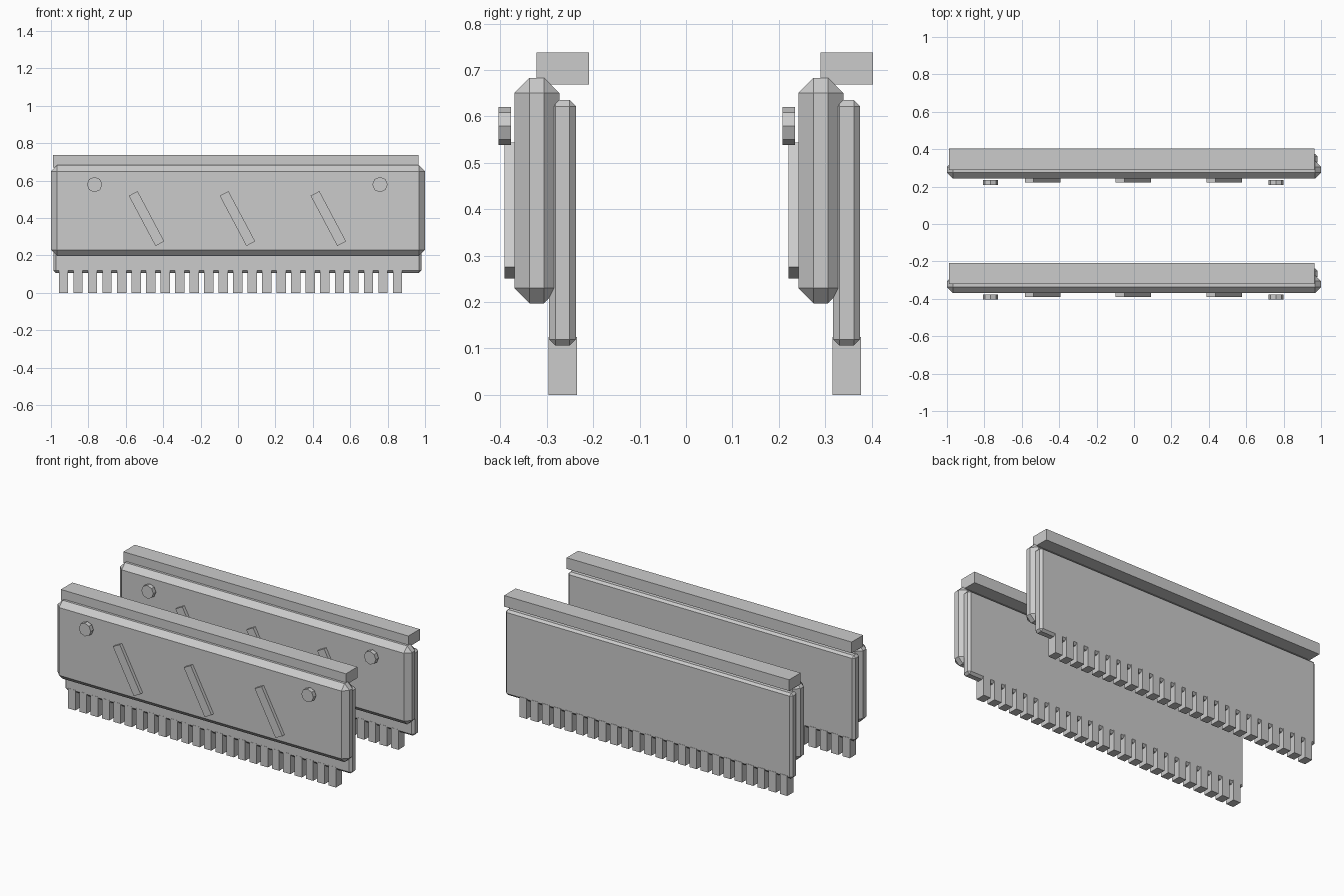
import bpy, bmesh, math
from mathutils import Matrix, Vector

if "Cube" in bpy.data.objects:
    bpy.data.objects.remove(bpy.data.objects["Cube"])

grey = bpy.data.materials.new("plain_grey")
grey.diffuse_color = (0.6, 0.6, 0.6, 1)
grey.use_nodes = True
grey.node_tree.nodes["Principled BSDF"].inputs["Base Color"].default_value = grey.diffuse_color


def finish(name, bm):
    mesh = bpy.data.meshes.new(name)
    bmesh.ops.recalc_face_normals(bm, faces=bm.faces)
    bm.to_mesh(mesh)
    bm.free()
    mesh.materials.append(grey)
    obj = bpy.data.objects.new(name, mesh)
    bpy.context.collection.objects.link(obj)
    return obj


def add_box(bm, lo, hi, tilt=0.0):
    lo, hi = Vector(lo), Vector(hi)
    size = hi - lo
    matrix = (Matrix.Translation((lo + hi) / 2) @ Matrix.Rotation(tilt, 4, 'Y')
              @ Matrix.Diagonal((size.x, size.y, size.z, 1)))
    bmesh.ops.create_cube(bm, size=1, matrix=matrix)


def box(name, lo, hi, chamfer=0.0, tilt=0.0):
    bm = bmesh.new()
    add_box(bm, lo, hi, tilt)
    if chamfer:
        bmesh.ops.bevel(bm, geom=list(bm.edges), offset=chamfer, segments=1,
                        affect='EDGES', profile=0.5)
    return finish(name, bm)


parts = []

# Circuit board, heat spreader and top bar
parts.append(box("circuit_board", (-0.987, -0.295, 0.106), (0.981, -0.237, 0.635), 0.0135))
parts.append(box("heat_spreader", (-1.0, -0.370, 0.197), (1.0, -0.273, 0.683), 0.033))
parts.append(box("top_bar", (-0.989, -0.322, 0.669), (0.965, -0.2095, 0.738)))

# Row of contact pins
bm = bmesh.new()
for i in range(24):
    x = -0.933 + i * 0.07765
    add_box(bm, (x - 0.025, -0.296, 0), (x + 0.025, -0.235, 0.125))
parts.append(finish("contact_pins", bm))

# Slanted ribs on the spreader
for i, x in enumerate((-0.489, -0.003, 0.483)):
    parts.append(box(f"slanted_rib_{i + 1}", (x - 0.0265, -0.391, 0.397 - 0.152),
                     (x + 0.0265, -0.365, 0.397 + 0.152), tilt=math.radians(-28)))

# Octagonal studs
for i, x in enumerate((-0.767, 0.759)):
    bm = bmesh.new()
    bmesh.ops.create_cone(bm, cap_ends=True, segments=8, radius1=0.041, radius2=0.041,
                          depth=0.027,
                          matrix=Matrix.Translation((x, -0.391, 0.579))
                          @ Matrix.Rotation(math.pi / 2, 4, 'X'))
    parts.append(finish(f"stud_{i + 1}", bm))

# Second identical module behind the first
for obj in parts:
    twin = obj.copy()
    twin.name = "rear_" + obj.name
    twin.location.y = 0.612
    bpy.context.collection.objects.link(twin)
    obj.name = "front_" + obj.name
